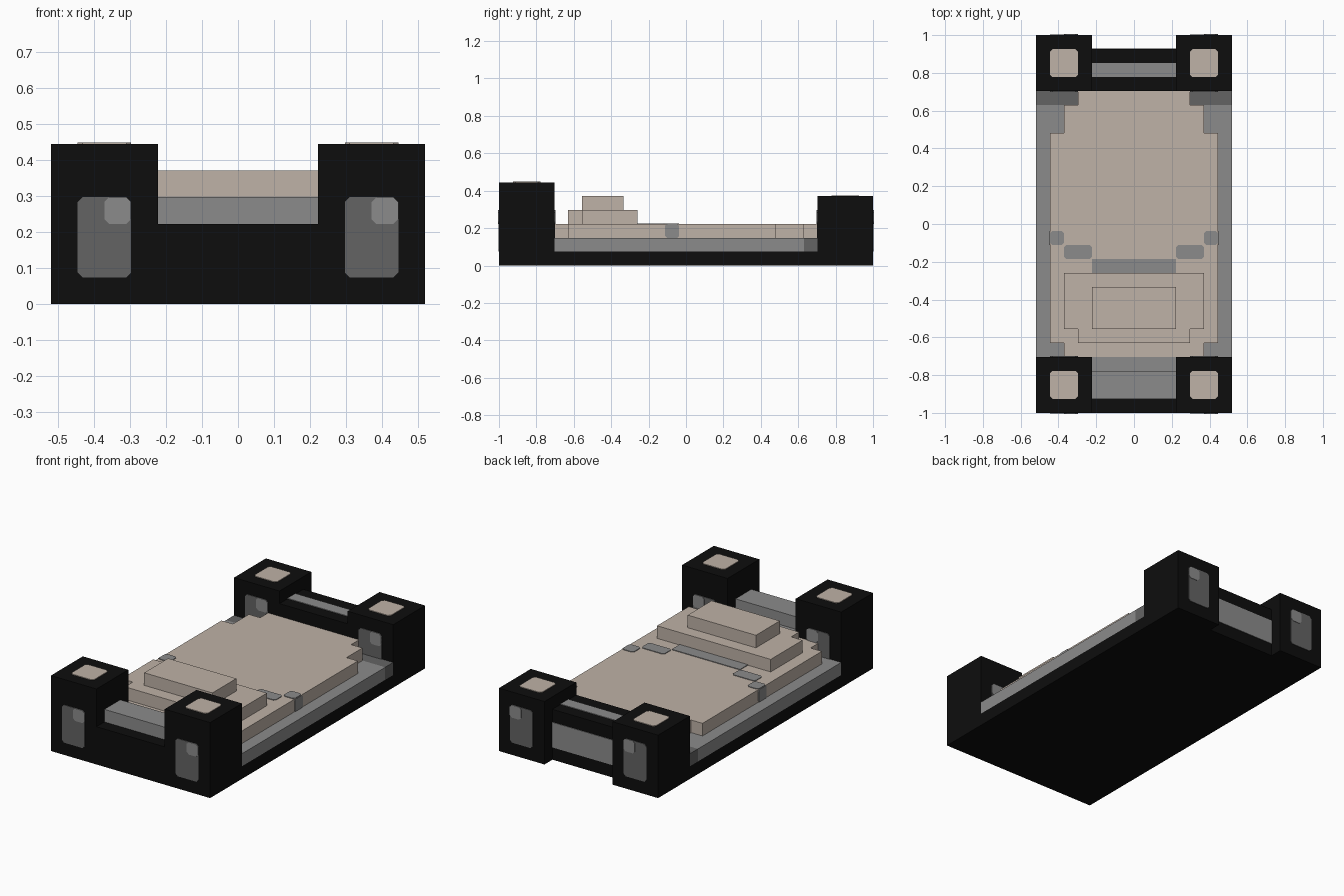
import bpy, bmesh

if "Cube" in bpy.data.objects:
    bpy.data.objects.remove(bpy.data.objects["Cube"], do_unlink=True)

U = 2 / 27      # one block; all sizes below are in blocks
T = 0.05        # thickness of the painted plates, in blocks


def material(name, rgb):
    m = bpy.data.materials.new(name)
    m.use_nodes = True
    m.diffuse_color = (*rgb, 1)
    bsdf = m.node_tree.nodes["Principled BSDF"]
    bsdf.inputs["Base Color"].default_value = (*rgb, 1)
    bsdf.inputs["Roughness"].default_value = 0.9
    return m


BLACK = material("black_frame", (0.004, 0.004, 0.004))
GREY = material("mid_grey", (0.26, 0.26, 0.26))
DARK = material("dark_grey", (0.127, 0.127, 0.127))
TAN = material("warm_beige", (0.52, 0.445, 0.385))


def prism(name, outline, axis, lo, hi, mat):
    """Extrude a 2D outline along an axis between lo and hi."""
    def place(a, b, c):
        p = {"x": (c, a, b), "y": (a, c, b), "z": (a, b, c)}[axis]
        return [v * U for v in p]
    bm = bmesh.new()
    low = [bm.verts.new(place(a, b, lo)) for a, b in outline]
    high = [bm.verts.new(place(a, b, hi)) for a, b in outline]
    bm.faces.new(low)
    bm.faces.new(high)
    n = len(outline)
    for i in range(n):
        j = (i + 1) % n
        bm.faces.new((low[i], low[j], high[j], high[i]))
    bmesh.ops.recalc_face_normals(bm, faces=bm.faces)
    mesh = bpy.data.meshes.new(name)
    bm.to_mesh(mesh)
    bm.free()
    mesh.materials.append(mat)
    ob = bpy.data.objects.new(name, mesh)
    bpy.context.collection.objects.link(ob)
    return ob


def rect(a0, a1, b0, b1, c=0.0):
    """Rectangle outline, with corners cut by c."""
    if not c:
        return [(a0, b0), (a1, b0), (a1, b1), (a0, b1)]
    return [(a0 + c, b0), (a1 - c, b0), (a1, b0 + c), (a1, b1 - c),
            (a1 - c, b1), (a0 + c, b1), (a0, b1 - c), (a0, b0 + c)]


def box(name, x0, x1, y0, y1, z0, z1, mat):
    return prism(name, rect(x0, x1, y0, y1), "z", z0, z1, mat)


def mirrored(half):
    """Complete a right-hand outline running front to back."""
    return half + [(-x, y) for x, y in reversed(half)]


def span(side, a, b):
    return sorted((side * a, side * b))


# Bed frame floor and end boards
box("frame_floor", -7, 7, -9.5, 9.5, 0, 1, BLACK)
box("front_floor", -3, 3, -12.5, -9.5, 0, 1, BLACK)
box("front_board", -3, 3, -13.5, -12.5, 0, 3, BLACK)
box("front_bar", -3, 3, -12.5, -10.5, 1, 4, GREY)
box("front_ledge", -3, 3, -10.5, -9.5, 1, 3, GREY)
box("back_board", -3, 3, 9.5, 12.5, 0, 4, BLACK)
prism("back_board_top_stripe", rect(-3, 3, 10.5, 11.5), "z", 4, 4 + T, GREY)
prism("back_board_panel", rect(-3, 3, 1, 3), "y", 12.5, 12.5 + T, GREY)

# Corner posts with beige caps and glossy panels on both ends
for end, y0, y1, top in (("front", -13.5, -9.5, 6), ("back", 9.5, 13.5, 5)):
    for side, label in ((1, "left"), (-1, "right")):
        tag = f"{end}_{label}_post"
        x0, x1 = span(side, 3, 7)
        box(tag, x0, x1, y0, y1, 0, top, BLACK)
        prism(tag + "_cap", rect(x0 + 1, x1 - 1, y0 + 1, y1 - 1, 0.18),
              "z", top, top + T, TAN)
        for face, y, out in (("front", y0, -1), ("back", y1, 1)):
            lo, hi = sorted((y, y + out * T))
            prism(f"{tag}_{face}_panel", rect(x0 + 1, x1 - 1, 1, 4, 0.18),
                  "y", lo, hi, DARK)
            lo, hi = sorted((y, y + out * T * 1.6))
            prism(f"{tag}_{face}_shine", rect(x0 + 2, x1 - 1, 3, 4, 0.18),
                  "y", lo, hi, GREY)

# Mattress with dark back corners
box("mattress", -7, 7, -9.5, 8.5, 1, 2, GREY)
box("mattress_back", -4, 4, 8.5, 9.5, 1, 2, GREY)
for side, label in ((1, "left"), (-1, "right")):
    x0, x1 = span(side, 4, 7)
    box(f"mattress_{label}_corner", x0, x1, 8.5, 9.5, 1, 2, DARK)

# Stepped blanket
prism("blanket", mirrored([(5, -9.5), (5, -8.5), (6, -8.5), (6, 6.5),
                           (5, 6.5), (5, 8.5), (4, 8.5), (4, 9.5)]),
      "z", 2, 3, TAN)

# Grey fold line across the blanket
prism("fold_middle", rect(-3, 3, -3.5, -2.5), "z", 3, 3 + T, GREY)
for side, label in ((1, "left"), (-1, "right")):
    x0, x1 = span(side, 3, 5)
    prism(f"fold_{label}_inner", rect(x0, x1, -2.5, -1.5, 0.15), "z", 3, 3 + T, GREY)
    x0, x1 = span(side, 5, 6)
    prism(f"fold_{label}_outer", rect(x0, x1, -1.5, -0.5, 0.15), "z", 3, 3 + T, GREY)
    x0, x1 = span(side, 6, 6 + T)
    prism(f"fold_{label}_edge", rect(-1.5, -0.5, 2, 3, 0.12), "x", x0, x1, GREY)

# Two-tier pillow
prism("pillow_base", mirrored([(4, -8.5), (4, -7.5), (5, -7.5), (5, -3.5)]),
      "z", 3, 4, TAN)
box("pillow_top", -3, 3, -7.5, -4.5, 4, 5, TAN)
